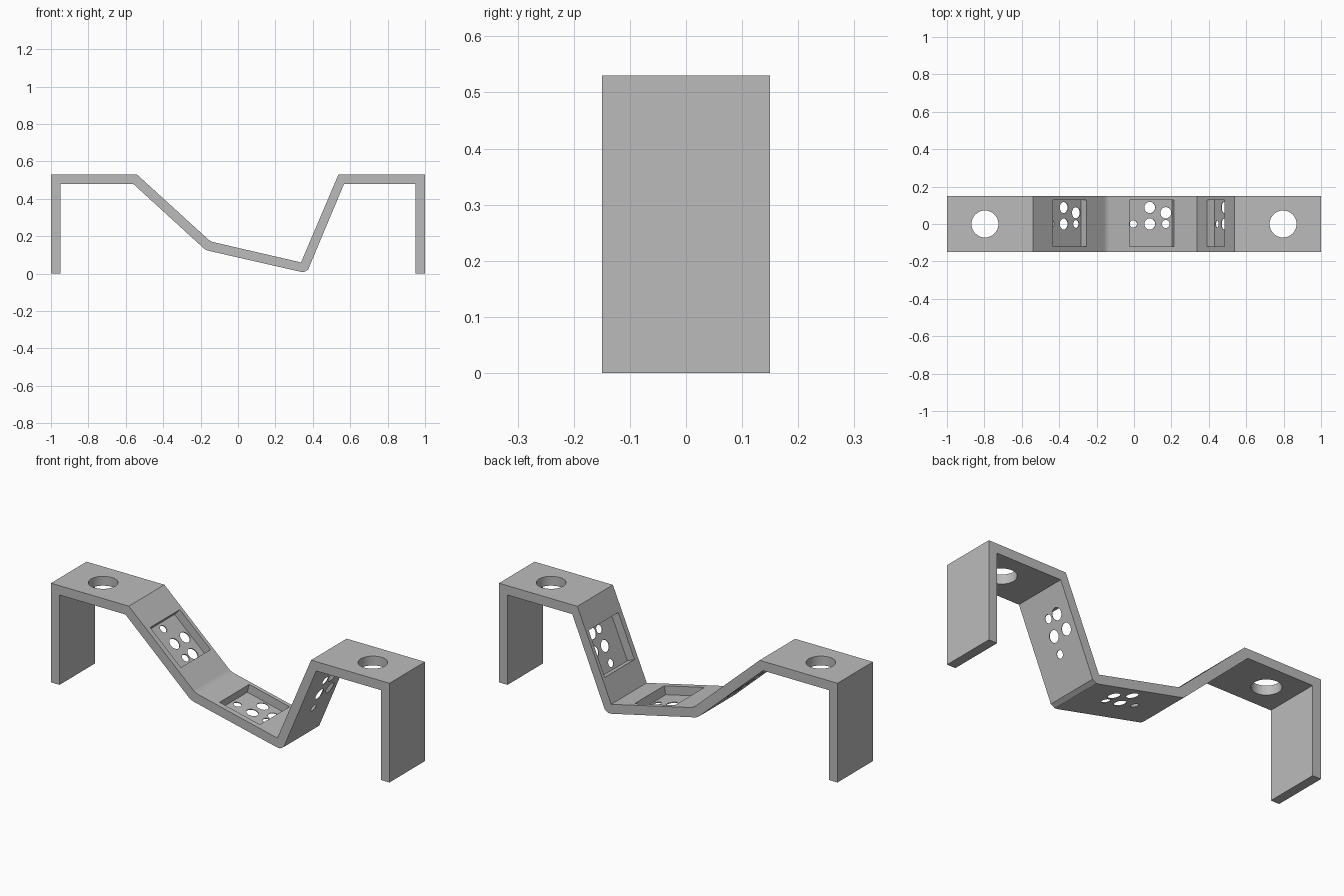
import bpy, bmesh
from math import atan2, radians
from mathutils import Matrix, Vector

if "Cube" in bpy.data.objects:
    bpy.data.objects.remove(bpy.data.objects["Cube"])

HALF_WIDTH = 0.15
THICK = 0.05

grey = bpy.data.materials.new("plain grey")
grey.use_nodes = True
grey.diffuse_color = (0.5, 0.5, 0.5, 1)
grey.node_tree.nodes["Principled BSDF"].inputs["Base Color"].default_value = (0.5, 0.5, 0.5, 1)

# Upper bend points of the folded strip, shared by profile and pockets
left_top, left_bend = Vector((-0.54, 0, 0.53)), Vector((-0.147, 0, 0.172))
right_bend, right_top = Vector((0.337, 0, 0.06)), Vector((0.537, 0, 0.53))

# Folded strip profile, extruded across the width
upper = [(-1, 0), (-1, 0.53)]
upper += [(p.x, p.z) for p in (left_top, left_bend, right_bend, right_top)]
upper += [(1, 0.53), (1, 0)]
lower = [(0.95, 0), (0.95, 0.48), (0.567, 0.48), (0.375, 0.022), (0.353, 0.009),
         (0.335, 0.01), (-0.173, 0.126), (-0.56, 0.48), (-0.95, 0.48), (-0.95, 0)]

bm = bmesh.new()
face = bm.faces.new([bm.verts.new((x, -HALF_WIDTH, z)) for x, z in upper + lower])
ext = bmesh.ops.extrude_face_region(bm, geom=[face])
moved = [v for v in ext["geom"] if isinstance(v, bmesh.types.BMVert)]
bmesh.ops.translate(bm, verts=moved, vec=(0, 2 * HALF_WIDTH, 0))

# Soften the shallow left bend
bend = [e for e in bm.edges
        if all(-0.2 < v.co.x < -0.1 for v in e.verts)]
bmesh.ops.bevel(bm, geom=bend, offset=0.015, segments=3, profile=0.5, affect="EDGES")
bmesh.ops.recalc_face_normals(bm, faces=bm.faces)
mesh = bpy.data.meshes.new("folded_strip")
bm.to_mesh(mesh)
bm.free()
strip = bpy.data.objects.new("folded_strip", mesh)
bpy.context.collection.objects.link(strip)
mesh.materials.append(grey)
bpy.context.view_layer.objects.active = strip
strip.select_set(True)


def cut(matrix, radius=None, size=None):
    """Subtract a round hole or a box placed by the matrix."""
    cbm = bmesh.new()
    if radius:
        bmesh.ops.create_cone(cbm, cap_ends=True, segments=40, radius1=radius,
                              radius2=radius, depth=0.2, matrix=matrix)
    else:
        bmesh.ops.create_cube(cbm, size=1, matrix=matrix @ Matrix.Diagonal((*size, 1)))
    cmesh = bpy.data.meshes.new("cutter")
    cbm.to_mesh(cmesh)
    cbm.free()
    cutter = bpy.data.objects.new("cutter", cmesh)
    cutter.hide_render = True
    bpy.context.collection.objects.link(cutter)
    mod = strip.modifiers.new("cut", "BOOLEAN")
    mod.operation = "DIFFERENCE"
    mod.solver = "EXACT"
    mod.object = cutter
    bpy.ops.object.modifier_apply(modifier=mod.name)
    bpy.data.objects.remove(cutter)
    bpy.data.meshes.remove(cmesh)


# Mounting holes in both flat tops
for side in (-1, 1):
    cut(Matrix.Translation((side * 0.797, 0, 0.5)), radius=0.072)

# Square pockets with thin pierced floors: (along slope, across, radius)
holes = [(-0.09, 0, 0.02), (0, 0.088, 0.03), (0, 0, 0.03),
         (0.088, 0.06, 0.03), (0.088, 0, 0.021)]
DEPTH = THICK - 0.004
for a, b in ((left_top, left_bend), (left_bend, right_bend), (right_bend, right_top)):
    along = b - a
    frame = (Matrix.Translation((a + b) / 2)
             @ Matrix.Rotation(-atan2(along.z, along.x), 4, "Y"))
    cut(frame @ Matrix.Translation((0, 0.004, 0.05 - DEPTH)), size=(0.245, 0.25, 0.1))
    for u, v, r in holes:
        cut(frame @ Matrix.Translation((u, v, 0)), radius=r)

# Smooth curved walls, keep the folds crisp
bpy.ops.object.shade_smooth_by_angle(angle=radians(20))
weighted = strip.modifiers.new("weighted", "WEIGHTED_NORMAL")
weighted.keep_sharp = True
